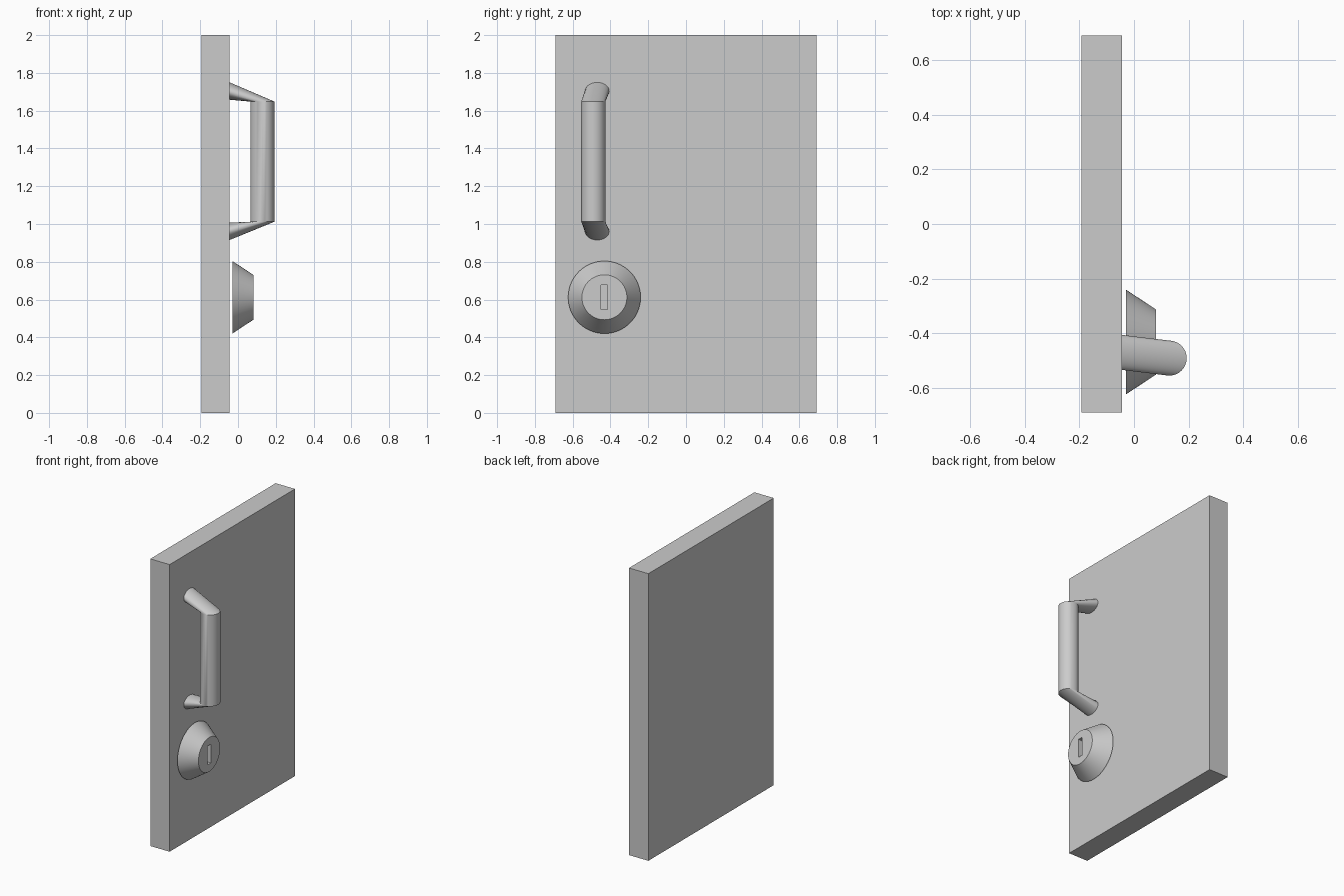
import bpy, bmesh
from math import cos, sin, pi, radians

if "Cube" in bpy.data.objects:
    bpy.data.objects.remove(bpy.data.objects["Cube"])


def box(name, lo, hi):
    bpy.ops.mesh.primitive_cube_add(size=1, location=[(a + b) / 2 for a, b in zip(lo, hi)])
    ob = bpy.context.object
    ob.name = name
    ob.scale = [b - a for a, b in zip(lo, hi)]
    bpy.ops.object.transform_apply(location=False, rotation=False, scale=True)
    return ob


def loft(name, rings):
    """Bridge equal-sized rings of points and cap both ends."""
    bm = bmesh.new()
    vs = [[bm.verts.new(p) for p in ring] for ring in rings]
    n = len(vs[0])
    for a, b in zip(vs, vs[1:]):
        for i in range(n):
            j = (i + 1) % n
            bm.faces.new((a[i], a[j], b[j], b[i]))
    bm.faces.new(vs[0])
    bm.faces.new(vs[-1])
    bmesh.ops.recalc_face_normals(bm, faces=bm.faces)
    me = bpy.data.meshes.new(name)
    bm.to_mesh(me)
    bm.free()
    ob = bpy.data.objects.new(name, me)
    bpy.context.collection.objects.link(ob)
    return ob


def smooth(ob):
    bpy.ops.object.select_all(action='DESELECT')
    ob.select_set(True)
    bpy.context.view_layer.objects.active = ob
    bpy.ops.object.shade_smooth_by_angle(angle=radians(25))


# Door panel
box("door_panel", (-0.193, -0.69, 0), (-0.044, 0.69, 2))

# Pull handle: vertical grip with two angled arms flattening onto the door
N, R = 32, 0.064
angles = [2 * pi * i / N for i in range(N)]


def grip_ring(z):
    return [(0.129 + R * cos(a), -0.491 + R * sin(a), z) for a in angles]


def mount_ring(z, half_height):
    return [(-0.045, -0.47 + R * sin(a), z + half_height * cos(a)) for a in angles]


smooth(loft("pull_handle", [mount_ring(0.961, -0.046), grip_ring(1.012),
                            grip_ring(1.648), mount_ring(1.704, 0.046)]))

# Lock: tapered round body, set just proud of the door
LY, LZ = -0.432, 0.612


def lock_ring(x, r):
    return [(x, LY + r * cos(2 * pi * i / 64), LZ + r * sin(2 * pi * i / 64)) for i in range(64)]


lock = loft("lock_body", [lock_ring(-0.03, 0.192), lock_ring(0.081, 0.119)])

# Keyhole slot cut into the lock face
cutter = box("keyhole_cutter", (0.031, LY - 0.017, LZ - 0.065), (0.12, LY + 0.017, LZ + 0.065))
cutter.hide_render = True
cut = lock.modifiers.new("keyhole", 'BOOLEAN')
cut.operation = 'DIFFERENCE'
cut.solver = 'EXACT'
cut.object = cutter
bpy.context.view_layer.objects.active = lock
bpy.ops.object.modifier_apply(modifier=cut.name)
bpy.data.objects.remove(cutter)
smooth(lock)
